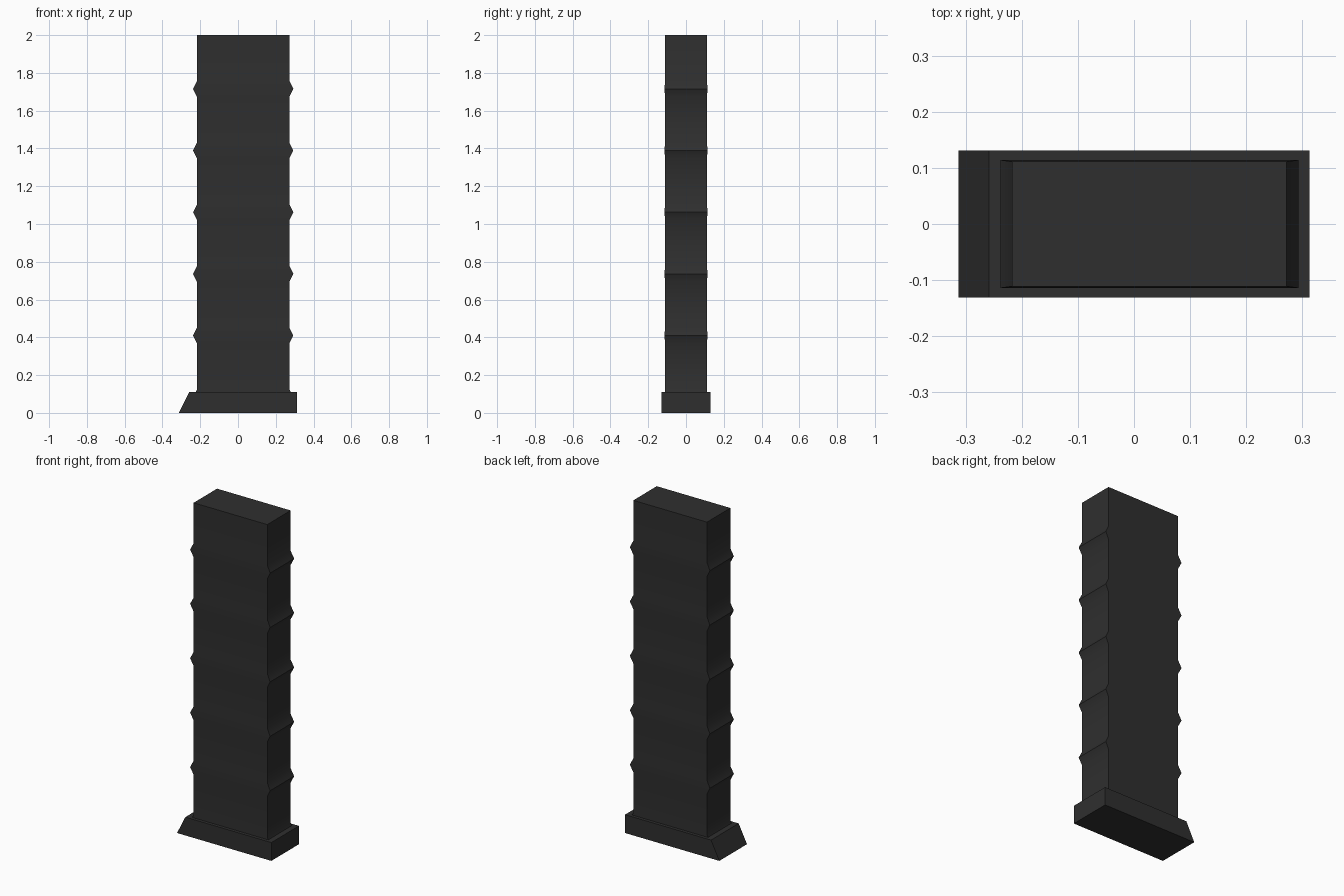
import bpy, bmesh, math

cube = bpy.data.objects.get("Cube")
if cube:
    bpy.data.objects.remove(cube, do_unlink=True)

# Single dark material
black = bpy.data.materials.new("matte_black")
black.use_nodes = True
color = (0.028, 0.028, 0.028, 1)
black.diffuse_color = color
bsdf = black.node_tree.nodes["Principled BSDF"]
bsdf.inputs["Base Color"].default_value = color
bsdf.inputs["Roughness"].default_value = 0.8


def loft(name, rings):
    """Stack rectangular rings (x_min, x_max, half_depth, z) into a closed solid."""
    bm = bmesh.new()
    loops = []
    for x0, x1, d, z in rings:
        corners = ((x0, -d), (x1, -d), (x1, d), (x0, d))
        loops.append([bm.verts.new((x, y, z)) for x, y in corners])
    for low, high in zip(loops, loops[1:]):
        for i in range(4):
            j = (i + 1) % 4
            bm.faces.new((low[i], low[j], high[j], high[i]))
    bm.faces.new(loops[0][::-1])
    bm.faces.new(loops[-1])
    mesh = bpy.data.meshes.new(name)
    bm.to_mesh(mesh)
    bm.free()
    mesh.materials.append(black)
    obj = bpy.data.objects.new(name, mesh)
    bpy.context.collection.objects.link(obj)
    return obj


# Tall body with evenly spaced pointed ridges; the lowest ridge sinks into the base
LEFT, RIGHT, DEPTH = -0.217, 0.272, 0.111
OUT, OUT_Y, HALF = 0.021, 0.003, 0.042
rings = [(LEFT, RIGHT, DEPTH, 0.03)]
for n in range(6):
    z = 0.083 + n * 0.3265
    rings += [(LEFT, RIGHT, DEPTH, z - HALF),
              (LEFT - OUT, RIGHT + OUT, DEPTH + OUT_Y, z),
              (LEFT, RIGHT, DEPTH, z + HALF)]
rings.append((LEFT, RIGHT, DEPTH, 2.0))
body = loft("body", rings)

# Base plate with one slanted end
base = loft("base_plate", [(-0.313, 0.313, 0.131, 0), (-0.258, 0.313, 0.131, 0.11)])

# Soft valleys, crisp ridge peaks and corners
for obj in (body, base):
    bpy.ops.object.select_all(action="DESELECT")
    obj.select_set(True)
    bpy.context.view_layer.objects.active = obj
    bpy.ops.object.shade_smooth_by_angle(angle=math.radians(30))
